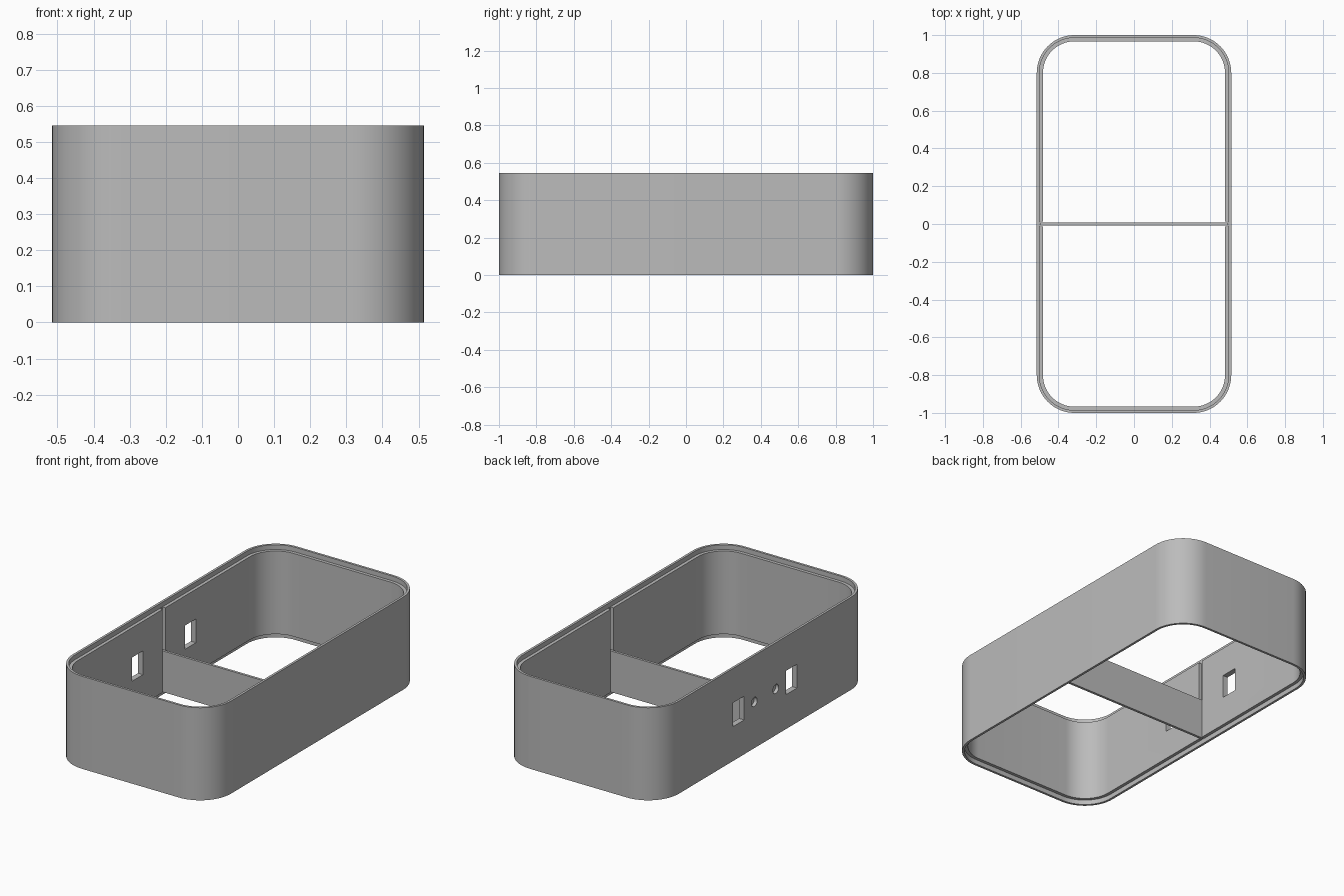
import bpy, bmesh, math
from mathutils import Matrix

HALF_X, HALF_Y, HEIGHT, RADIUS = 0.515, 1.0, 0.545, 0.2
WALL, LIP, STEP = 0.033, 0.014, 0.028
MID = HEIGHT / 2
CORNER_STEPS = 16

cube = bpy.data.objects.get("Cube")
if cube:
    bpy.data.objects.remove(cube, do_unlink=True)

grey = bpy.data.materials.new("light_grey")
grey.use_nodes = True
colour = (0.5, 0.5, 0.5, 1)
grey.diffuse_color = colour
grey.node_tree.nodes["Principled BSDF"].inputs["Base Color"].default_value = colour


def make_object(name, bm):
    bmesh.ops.recalc_face_normals(bm, faces=bm.faces)
    mesh = bpy.data.meshes.new(name)
    bm.to_mesh(mesh)
    bm.free()
    mesh.materials.append(grey)
    obj = bpy.data.objects.new(name, mesh)
    bpy.context.collection.objects.link(obj)
    return obj


def add_box(bm, low, high):
    size = [b - a for a, b in zip(low, high)]
    centre = [(a + b) / 2 for a, b in zip(low, high)]
    bmesh.ops.create_cube(bm, size=1, matrix=Matrix.Translation(centre) @ Matrix.Diagonal((*size, 1)))


def rounded_loop(bm, inset, z):
    """Rounded rectangle of vertices, moved inwards by inset."""
    verts = []
    r = RADIUS - inset
    for corner, (sx, sy) in enumerate([(1, 1), (-1, 1), (-1, -1), (1, -1)]):
        for i in range(CORNER_STEPS + 1):
            a = math.pi / 2 * (corner + i / CORNER_STEPS)
            verts.append(bm.verts.new((sx * (HALF_X - RADIUS) + r * math.cos(a),
                                       sy * (HALF_Y - RADIUS) + r * math.sin(a), z)))
    return verts


def activate(obj):
    bpy.ops.object.select_all(action='DESELECT')
    obj.select_set(True)
    bpy.context.view_layer.objects.active = obj


# Wall: a section with a stepped rim at top and bottom, swept round the outline
bm = bmesh.new()
section = [(0, 0), (0, HEIGHT), (LIP, HEIGHT), (LIP, HEIGHT - STEP),
           (WALL, HEIGHT - STEP), (WALL, STEP), (LIP, STEP), (LIP, 0)]
loops = [rounded_loop(bm, inset, z) for inset, z in section]
for k, loop in enumerate(loops):
    following = loops[(k + 1) % len(loops)]
    for i in range(len(loop)):
        j = (i + 1) % len(loop)
        bm.faces.new((loop[i], loop[j], following[j], following[i]))
housing = make_object("housing_wall", bm)

# Cutters: windows, blind round holes and divider slots
bm = bmesh.new()
for side in (-1, 1):
    near, far = sorted((side * 0.195, side * 0.297))
    add_box(bm, (-HALF_X - 0.05, near, MID - 0.07), (-HALF_X + 0.1, far, MID + 0.07))
    bmesh.ops.create_cone(bm, cap_ends=True, segments=24, radius1=0.027, radius2=0.027, depth=0.04,
                          matrix=Matrix.Translation((-HALF_X, side * 0.1, MID))
                          @ Matrix.Rotation(math.pi / 2, 4, 'Y'))
    inner, outer = sorted((side * (HALF_X - WALL - 0.05), side * (HALF_X - LIP - 0.002)))
    add_box(bm, (inner, -0.012, STEP - 0.01), (outer, 0.012, HEIGHT - STEP + 0.01))
cutter = make_object("opening_cutter", bm)
cutter.hide_render = True

activate(housing)
cut = housing.modifiers.new("openings", 'BOOLEAN')
cut.operation = 'DIFFERENCE'
cut.solver = 'EXACT'
cut.object = cutter
bpy.ops.object.modifier_apply(modifier=cut.name)
bpy.data.objects.remove(cutter, do_unlink=True)
bpy.ops.object.shade_smooth_by_angle(angle=math.radians(30))

# Divider: half-height panel standing in the two slots
bm = bmesh.new()
reach = HALF_X - LIP - 0.003
add_box(bm, (-reach, -0.0075, STEP), (reach, 0.0075, 0.27))
make_object("divider_panel", bm)
